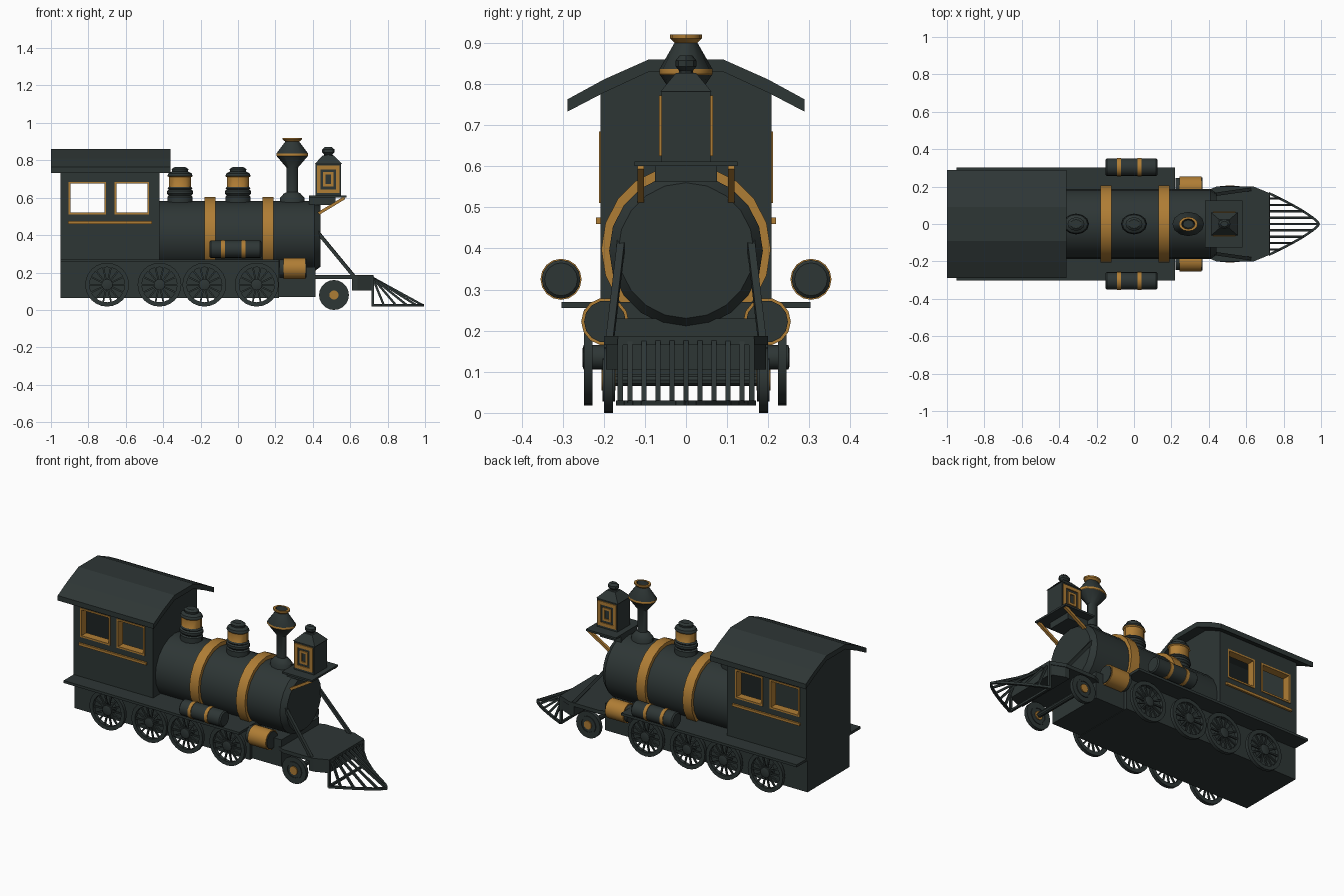
import bpy, bmesh, math
from mathutils import Vector, Matrix

if "Cube" in bpy.data.objects:
    bpy.data.objects.remove(bpy.data.objects["Cube"])


def material(name, rgb):
    m = bpy.data.materials.new(name)
    m.diffuse_color = (*rgb, 1)
    m.use_nodes = True
    m.node_tree.nodes["Principled BSDF"].inputs["Base Color"].default_value = m.diffuse_color
    return m


DARK = material("dark_iron", (0.027, 0.037, 0.036))
GOLD = material("brass", (0.43, 0.205, 0.035))


def finish(name, bm, mats, smooth=False):
    bmesh.ops.recalc_face_normals(bm, faces=bm.faces)
    me = bpy.data.meshes.new(name)
    bm.to_mesh(me)
    bm.free()
    for m in mats:
        me.materials.append(m)
    if smooth:
        me.shade_smooth()
        me.set_sharp_from_angle(angle=math.radians(35))
    ob = bpy.data.objects.new(name, me)
    bpy.context.collection.objects.link(ob)
    return ob


def boxes(name, dims, mat=DARK):
    """One object made of boxes (x0, x1, y0, y1, z0, z1)."""
    bm = bmesh.new()
    for x0, x1, y0, y1, z0, z1 in dims:
        bmesh.ops.create_cube(bm, size=1, matrix=Matrix.Translation(
            ((x0 + x1) / 2, (y0 + y1) / 2, (z0 + z1) / 2)) @ Matrix.Diagonal((x1 - x0, y1 - y0, z1 - z0, 1)))
    return finish(name, bm, [mat])


def ring_boxes(x0, x1, z0, z1, t, y0, y1):
    return [(x0, x1, y0, y1, z0, z0 + t), (x0, x1, y0, y1, z1 - t, z1),
            (x0, x0 + t, y0, y1, z0 + t, z1 - t), (x1 - t, x1, y0, y1, z0 + t, z1 - t)]


def bars(name, pairs, w, h, mat=DARK):
    """One object made of straight bars between point pairs."""
    bm = bmesh.new()
    for p, q in pairs:
        p, q = Vector(p), Vector(q)
        d = q - p
        rot = d.to_track_quat('Z', 'Y').to_matrix().to_4x4()
        bmesh.ops.create_cube(bm, size=1, matrix=Matrix.Translation((p + q) / 2) @ rot
                              @ Matrix.Diagonal((w, h, d.length, 1)))
    return finish(name, bm, [mat])


def prism(name, pts, place, a, b, mat=DARK):
    """Extrude a 2D outline between a and b; place(u, v, t) gives the 3D point."""
    bm = bmesh.new()
    lo = [bm.verts.new(place(u, v, a)) for u, v in pts]
    hi = [bm.verts.new(place(u, v, b)) for u, v in pts]
    bm.faces.new(lo)
    bm.faces.new(hi)
    for i in range(len(pts)):
        j = (i + 1) % len(pts)
        bm.faces.new((lo[i], lo[j], hi[j], hi[i]))
    return finish(name, bm, [mat])


def lathe(name, prof, loc, axis='Z', n=16, gold=(), sy=1.0, closed=False, mat=DARK):
    """Turn (radius, height) points round an axis; rows listed in gold are brass."""
    bm = bmesh.new()
    rows = []
    for r, h in prof:
        row = []
        for i in range(n):
            a = 2 * math.pi * i / n
            c, s = r * math.cos(a), r * math.sin(a)
            p = {'Z': (c, s * sy, h), 'X': (h, c, s), 'Y': (c, h, s)}[axis]
            row.append(bm.verts.new(Vector(p) + Vector(loc)))
        rows.append(row)
    for k in range(len(rows) if closed else len(rows) - 1):
        a, b = rows[k], rows[(k + 1) % len(rows)]
        for i in range(n):
            f = bm.faces.new((a[i], a[(i + 1) % n], b[(i + 1) % n], b[i]))
            f.material_index = int(k in gold)
    if not closed:
        bm.faces.new(rows[0])
        bm.faces.new(rows[-1])
    return finish(name, bm, [mat, GOLD], True)


YZ = lambda u, v, t: (t, u, v)
XY = lambda u, v, t: (u, v, t)
mirror = lambda pts: pts + [(-u, v) for u, v in reversed(pts)]

# Frame, running board, saddle
boxes("main_frame", [(-0.95, 0.22, -0.2, 0.2, 0.065, 0.257)])
boxes("running_board", [(-0.95, 0.22, -0.303, 0.303, 0.255, 0.27)])
boxes("saddle", [(0.22, 0.415, -0.18, 0.18, 0.068, 0.23)])

# Cab walls with window openings
windows = [(-0.905, -0.705), (-0.66, -0.475)]
xs = [-0.95, -0.905, -0.705, -0.66, -0.475, -0.42]
zs = [0.26, 0.51, 0.685, 0.79]
for s, side in ((-1, "front"), (1, "back")):
    bm = bmesh.new()
    grid = [[bm.verts.new((x, s * 0.208, z)) for z in zs] for x in xs]
    for i in range(5):
        for k in range(3):
            if not (k == 1 and i in (1, 3)):
                bm.faces.new((grid[i][k], grid[i + 1][k], grid[i + 1][k + 1], grid[i][k + 1]))
    for f in bm.faces:
        f.normal_update()
    wall = finish("cab_wall_" + side, bm, [DARK])
    if wall.data.polygons[0].normal.y * s < 0:
        wall.data.flip_normals()
    mod = wall.modifiers.new("thickness", 'SOLIDIFY')
    mod.thickness = 0.025
    ya, yb = sorted((s * 0.165, s * 0.212))
    for i, (a, b) in enumerate(windows):
        boxes(f"window_frame_{side}_{i}", ring_boxes(a, b, 0.51, 0.685, 0.01, ya, yb), GOLD)
    ya, yb = sorted((s * 0.2, s * 0.219))
    boxes("cab_trim_" + side, [(-0.91, -0.46, ya, yb, 0.46, 0.475)], GOLD)
end = mirror([(0.207, 0.26), (0.207, 0.785), (0.09, 0.84)])
prism("cab_rear_wall", end, YZ, -0.95, -0.925)
prism("cab_front_wall", end, YZ, -0.445, -0.42)
roof = [(0.09, 0.86), (0.2, 0.811), (0.288, 0.763), (0.288, 0.733), (0.2, 0.779), (0.09, 0.83)]
prism("cab_roof", roof + [(-u, v) for u, v in reversed(roof)], YZ, -1.0, -0.36)

# Boiler and bands
lathe("boiler", [(0.187, -0.43), (0.187, 0.41), (0.165, 0.44)], (0, 0, 0.395), 'X', 20)
for i, x in enumerate((-0.15, 0.16)):
    lathe(f"boiler_band_{i}", [(0.18, -0.03), (0.206, -0.03), (0.206, 0.03), (0.18, 0.03)],
          (x, 0, 0.398), 'X', 20, gold=range(4), closed=True)

# Domes
dome = [(0.068, 0.56), (0.068, 0.605), (0.06, 0.612), (0.07, 0.622), (0.07, 0.636), (0.06, 0.643),
        (0.067, 0.65), (0.06, 0.658), (0.06, 0.71), (0.068, 0.716), (0.062, 0.73),
        (0.042, 0.74), (0.045, 0.753), (0.03, 0.763)]
for i, x in enumerate((-0.31, 0.0)):
    lathe(f"dome_{i}", dome, (x, 0, 0), 'Z', 12, gold=(7, 8), sy=0.8)

# Chimney
lathe("chimney", [(0.068, 0.56), (0.065, 0.6), (0.045, 0.622), (0.03, 0.63), (0.03, 0.76), (0.083, 0.822),
                  (0.085, 0.824), (0.085, 0.836), (0.037, 0.9), (0.051, 0.911), (0.051, 0.92),
                  (0.036, 0.92), (0.028, 0.88)], (0.29, 0, 0), 'Z', 12, gold=(5, 6, 8, 9, 10), sy=0.76)

# Headlamp on its shelf
boxes("lamp_shelf", [(0.38, 0.58, -0.125, 0.125, 0.6, 0.611)])
boxes("lamp_shelf_block", [(0.38, 0.52, -0.075, 0.075, 0.562, 0.602)])
boxes("lamp_body", [(0.415, 0.55, -0.06, 0.06, 0.61, 0.782)])
bm = bmesh.new()
bmesh.ops.create_cone(bm, cap_ends=True, segments=4, radius1=0.1, radius2=0.04, depth=0.045,
                      matrix=Matrix.Translation((0.483, 0, 0.804)) @ Matrix.Diagonal((1.02, 0.88, 1, 1))
                      @ Matrix.Rotation(math.pi / 4, 4, 'Z'))
finish("lamp_roof", bm, [DARK])
lathe("lamp_knob", [(0.026, 0.82), (0.022, 0.832), (0.034, 0.843), (0.034, 0.857), (0.02, 0.87)],
      (0.483, 0, 0), 'Z', 8, sy=0.75)
for s, side in ((-1, "front"), (1, "back")):
    ya, yb = sorted((s * 0.058, s * 0.066))
    boxes("lamp_frame_" + side, ring_boxes(0.422, 0.543, 0.625, 0.772, 0.02, ya, yb)
          + ring_boxes(0.455, 0.51, 0.66, 0.738, 0.013, ya, yb), GOLD)
    bars("lamp_bracket_" + side, [((0.57, s * 0.11, 0.6), (0.425, s * 0.11, 0.512))], 0.016, 0.016, GOLD)
    bars("deck_brace_" + side, [((0.41, s * 0.155, 0.435), (0.62, s * 0.185, 0.18))], 0.018, 0.018)

    # Side tanks
    lathe("side_tank_" + side, [(0.04, -0.152), (0.047, -0.145), (0.047, 0.118), (0.04, 0.125)],
          (0, s * 0.304, 0.325), 'X', 16)
    for i, x in enumerate((-0.08, 0.03)):
        lathe(f"tank_band_{side}_{i}", [(0.04, -0.01), (0.05, -0.01), (0.05, 0.01), (0.04, 0.01)],
              (x, s * 0.304, 0.325), 'X', 16, gold=range(4), closed=True)

    # Steam cylinders
    lathe("steam_cylinder_" + side, [(0.05, -0.08), (0.05, -0.06), (0.058, -0.06), (0.058, 0.06),
                                     (0.051, 0.06), (0.051, 0.065)],
          (0.302, s * 0.197, 0.222), 'X', 14, gold=(1, 2, 3))

    # Driving wheels
    for i, x in enumerate((-0.7, -0.42, -0.18, 0.1)):
        c = (x, s * 0.236, 0.135)
        lathe(f"wheel_rim_{side}_{i}", [(0.094, -0.012), (0.117, -0.012), (0.117, 0.009), (0.094, 0.009)],
              c, 'Y', 24, closed=True)
        lathe(f"wheel_hub_{side}_{i}", [(0.03, -0.036), (0.03, 0.013), (0.02, 0.016)] if s > 0 else
              [(0.02, -0.016), (0.03, -0.013), (0.03, 0.036)], c, 'Y', 16)
        spokes = []
        for k in range(14):
            a = 2 * math.pi * k / 14
            d = Vector((math.cos(a), 0, math.sin(a)))
            spokes.append((Vector(c) + d * 0.025, Vector(c) + d * 0.098))
        bars(f"wheel_spokes_{side}_{i}", spokes, 0.009, 0.009)

    # Leading wheels
    c = (0.513, s * 0.188, 0.08)
    lathe("leading_wheel_" + side, [(0.08, -0.011), (0.08, 0.011)], c, 'Y', 20)
    lathe("leading_wheel_ring_" + side, [(0.042, -0.015), (0.052, -0.015), (0.052, 0.015), (0.042, 0.015)],
          c, 'Y', 20, closed=True)
    lathe("leading_wheel_hub_" + side, [(0.025, -0.017), (0.025, 0.017)], c, 'Y', 12, mat=GOLD)

# Leading axle, front deck and buffer beam
lathe("leading_axle", [(0.015, -0.19), (0.015, 0.19)], (0.513, 0, 0.08), 'Y', 10)
deck = [(0.37, 0.17), (0.44, 0.2), (0.64, 0.2), (0.725, 0.165)]
prism("front_deck", deck + [(x, -y) for x, y in reversed(deck)], XY, 0.165, 0.187)
beam = [(0.61, 0.195), (0.64, 0.195), (0.72, 0.163)]
prism("buffer_beam", beam + [(x, -y) for x, y in reversed(beam)], XY, 0.105, 0.17)

# Cowcatcher
edge = lambda y: (0.99 - 0.27 * (abs(y) / 0.165) ** 1.3, y, 0.024)
ys = [0.165 * k / 8 for k in range(-8, 9)]
bars("cowcatcher_rim", [(edge(a), edge(b)) for a, b in zip(ys, ys[1:])]
     + [((0.72, -0.165, 0.024), (0.72, 0.165, 0.024))], 0.013, 0.013)
slats = [0.034 * k for k in range(-4, 5)]
bars("cowcatcher_slats", [((0.72, y, 0.172), edge(y)) for y in slats], 0.012, 0.012)
bars("cowcatcher_posts", [((0.72, y, 0.18), (0.72, y, 0.02)) for y in (-0.16, 0.16)], 0.014, 0.014)
